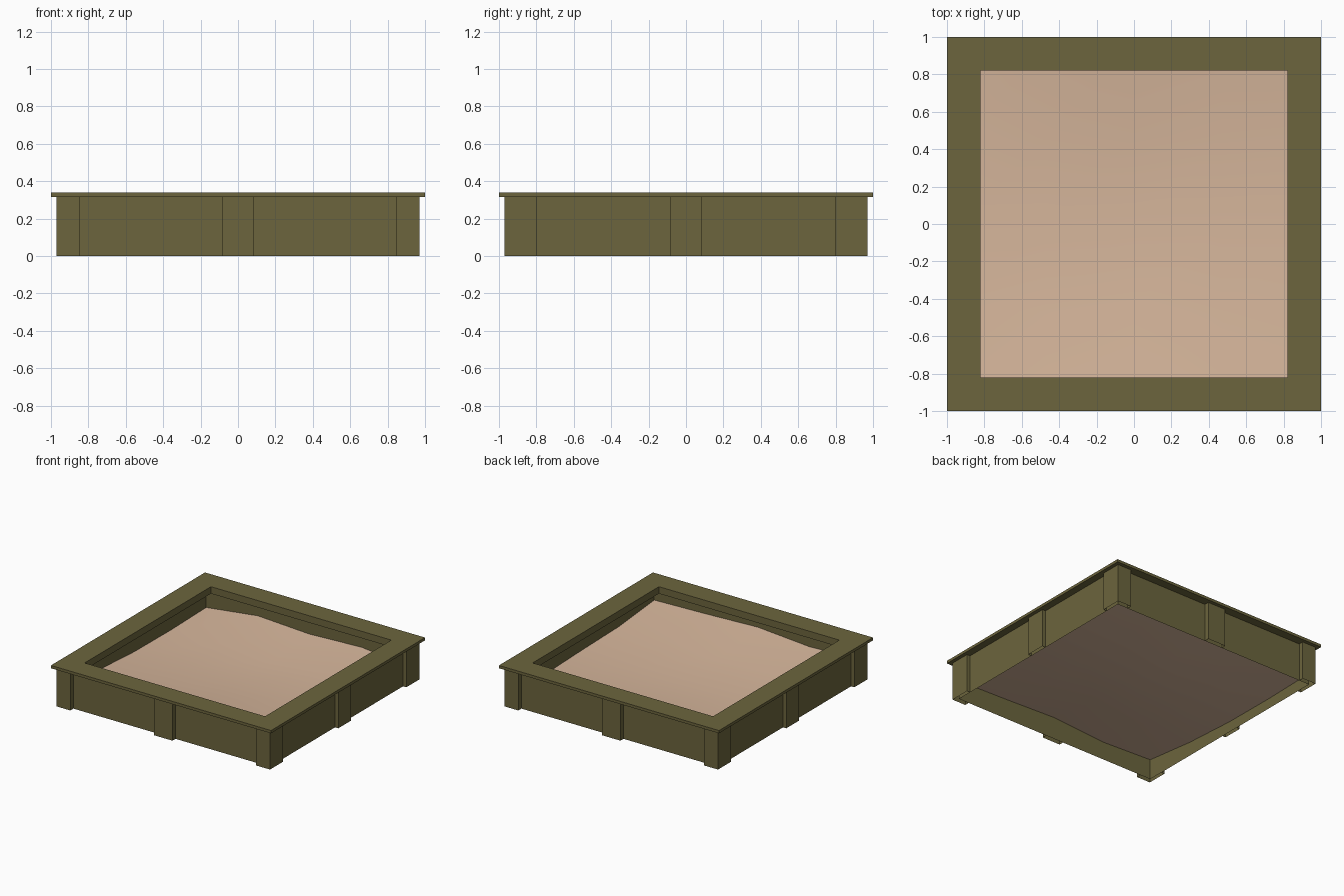
import bpy, bmesh

if "Cube" in bpy.data.objects:
    bpy.data.objects.remove(bpy.data.objects["Cube"])

def material(name, col):
    m = bpy.data.materials.new(name)
    m.diffuse_color = (*col, 1)
    m.use_nodes = True
    m.node_tree.nodes["Principled BSDF"].inputs["Base Color"].default_value = m.diffuse_color
    return m

WOOD = material("olive wood", (0.150, 0.130, 0.047))
SAND = material("sand", (0.665, 0.462, 0.325))

def make(name, bm, mat):
    me = bpy.data.meshes.new(name)
    bm.to_mesh(me)
    bm.free()
    me.materials.append(mat)
    ob = bpy.data.objects.new(name, me)
    bpy.context.collection.objects.link(ob)
    return ob

def sheet(name, path, z0, z1, closed=False):
    """Upright thin sheet following a plan path."""
    bm = bmesh.new()
    lo = [bm.verts.new((x, y, z0)) for x, y in path]
    hi = [bm.verts.new((x, y, z1)) for x, y in path]
    n = len(path)
    for i in range(n if closed else n - 1):
        j = (i + 1) % n
        bm.faces.new((lo[i], lo[j], hi[j], hi[i]))
    return make(name, bm, WOOD)

WX, WY, P, TOP = 0.94, 0.93, 0.97, 0.317

# side walls, open at top and bottom
sheet("side_walls", [(-WX, -WY), (WX, -WY), (WX, WY), (-WX, WY)], 0, TOP, True)

# corner posts
for sx in (-1, 1):
    for sy in (-1, 1):
        path = [(sx * 0.845, sy * WY), (sx * 0.845, sy * P), (sx * P, sy * P),
                (sx * P, sy * 0.80), (sx * WX, sy * 0.80)]
        if sx * sy > 0:
            path.reverse()
        sheet("corner_post", path, 0, TOP)

# middle posts on each side
H = 0.083
for s in (-1, 1):
    sheet("middle_post_y", [(H * s, s * WY), (H * s, s * P),
                            (-H * s, s * P), (-H * s, s * WY)], 0, TOP)
    sheet("middle_post_x", [(s * WX, -H * s), (s * P, -H * s),
                            (s * P, H * s), (s * WX, H * s)], 0, TOP)

# top rim with a deeper inner lip, swept as a square ring
profile = [(WY, TOP), (1, TOP), (1, 0.34), (0.82, 0.34), (0.82, 0.283), (WY, 0.283)]
bm = bmesh.new()
rings = [[bm.verts.new((a * r, b * r, z)) for a, b in ((-1, -1), (1, -1), (1, 1), (-1, 1))]
         for r, z in profile]
for r0, r1 in zip(rings, rings[1:]):
    for i in range(4):
        j = (i + 1) % 4
        bm.faces.new((r0[i], r0[j], r1[j], r1[i]))
make("top_rim", bm, WOOD)

# sand surface, hollow in the middle and heaped at the edges
heights = [[.168, .150, .185, .168, .156],
           [.115, .105, .120, .112, .113],
           [.088, .085, .085, .088, .103],
           [.085, .095, .088, .095, .088],
           [.095, .152, .127, .146, .098]]
bm = bmesh.new()
g = [[bm.verts.new((WX * (i / 2 - 1), WY * (j / 2 - 1), z)) for i, z in enumerate(row)]
     for j, row in enumerate(heights)]
for j in range(4):
    for i in range(4):
        f = bm.faces.new((g[j][i], g[j][i + 1], g[j + 1][i + 1], g[j + 1][i]))
        f.smooth = True
make("sand_surface", bm, SAND)
